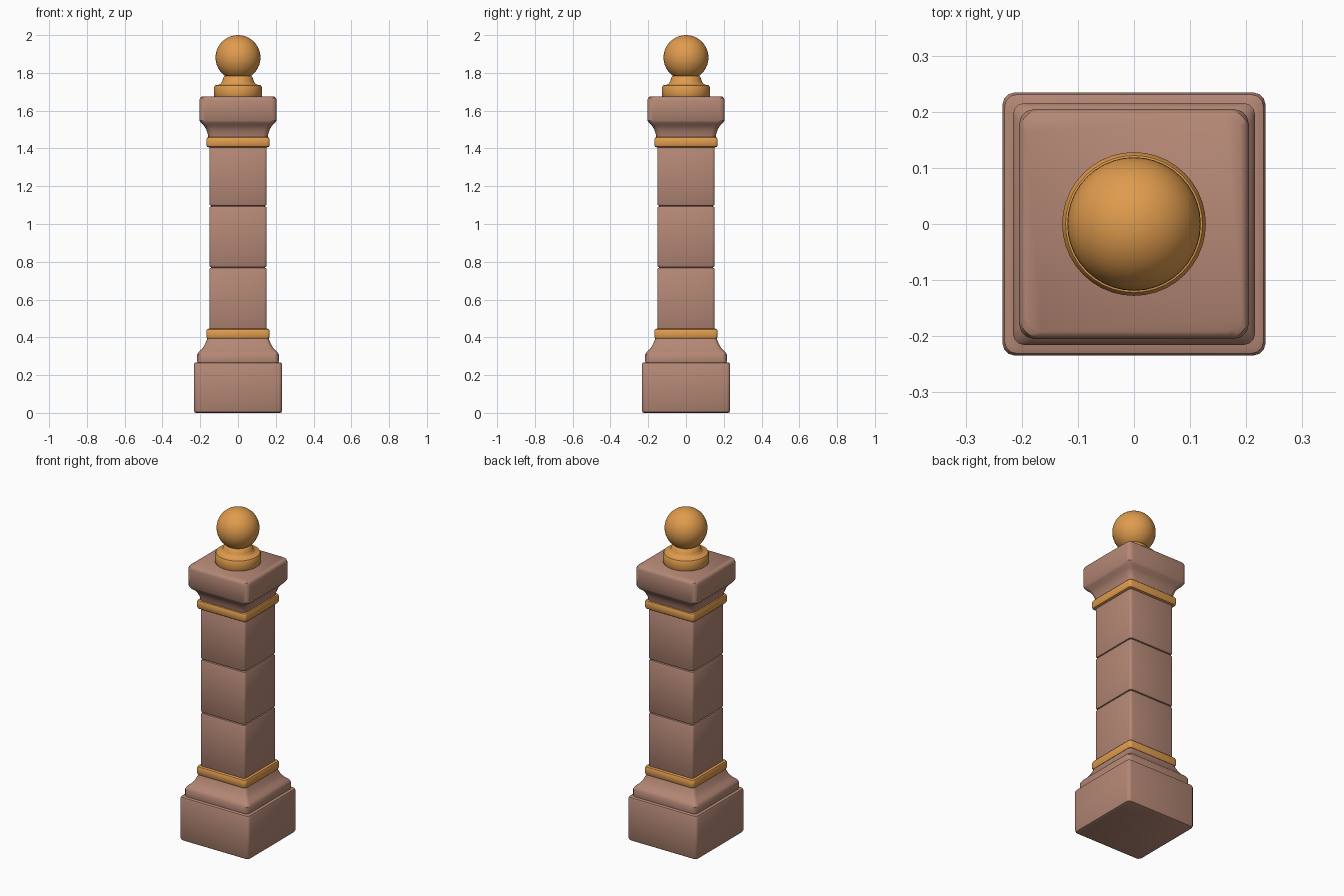
import bpy, bmesh, math

cube = bpy.data.objects.get("Cube")
if cube:
    bpy.data.objects.remove(cube, do_unlink=True)


def make_material(name, colour):
    mat = bpy.data.materials.new(name)
    mat.use_nodes = True
    mat.diffuse_color = colour
    mat.node_tree.nodes["Principled BSDF"].inputs["Base Color"].default_value = colour
    return mat


stone = make_material("rose stone", (0.46, 0.245, 0.18, 1))
gold = make_material("warm gold", (0.74, 0.33, 0.075, 1))


def square_ring(half, corner, steps=3):
    """Outline of a square with rounded corners."""
    points = []
    for quarter in range(4):
        mid = math.radians(45 + 90 * quarter)
        cx = math.copysign(half - corner, math.cos(mid))
        cy = math.copysign(half - corner, math.sin(mid))
        for i in range(steps + 1):
            a = math.radians(90 * quarter + 90 * i / steps)
            points.append((cx + corner * math.cos(a), cy + corner * math.sin(a)))
    return points


def round_ring(radius, sides=40):
    return [(radius * math.cos(math.tau * i / sides),
             radius * math.sin(math.tau * i / sides)) for i in range(sides)]


def loft(name, profile, ring, mat):
    """Skin a (size, height) profile with the given outline, capped at both ends."""
    bm = bmesh.new()
    rows = [[bm.verts.new((x, y, z)) for x, y in ring(size)] for size, z in profile]
    n = len(rows[0])
    for low, high in zip(rows, rows[1:]):
        for i in range(n):
            j = (i + 1) % n
            bm.faces.new((low[i], low[j], high[j], high[i]))
    bm.faces.new(rows[0][::-1])
    bm.faces.new(rows[-1])
    mesh = bpy.data.meshes.new(name)
    bm.to_mesh(mesh)
    bm.free()
    mesh.materials.append(mat)
    obj = bpy.data.objects.new(name, mesh)
    bpy.context.collection.objects.link(obj)
    finish(obj)
    return obj


def finish(obj):
    bpy.ops.object.select_all(action="DESELECT")
    obj.select_set(True)
    bpy.context.view_layer.objects.active = obj
    bpy.ops.object.shade_smooth_by_angle(angle=math.radians(35))


def block(name, half, z0, z1, edge, corner, mat):
    """Square block with softened top and bottom edges."""
    profile = [(half - edge, z0), (half - edge * 0.3, z0 + edge * 0.3), (half, z0 + edge),
               (half, z1 - edge), (half - edge * 0.3, z1 - edge * 0.3), (half - edge, z1)]
    return loft(name, profile, lambda s: square_ring(s, corner), mat)


# Plinth and its sloping moulding
block("plinth", 0.234, 0, 0.268, 0.012, 0.02, stone)
loft("base_moulding",
     [(0.214, 0.26), (0.216, 0.275), (0.216, 0.31), (0.208, 0.323), (0.192, 0.337),
      (0.178, 0.357), (0.168, 0.38), (0.162, 0.395)],
     lambda s: square_ring(s, 0.022), stone)

# Shaft of three stacked blocks
joints = [0.43, 0.77, 1.095, 1.42]
for i, (z0, z1) in enumerate(zip(joints, joints[1:])):
    block(f"shaft_block_{i + 1}", 0.152, z0, z1, 0.012, 0.014, stone)

# Gold bands around the shaft
for name, z in (("lower_band", 0.39), ("upper_band", 1.405)):
    block(name, 0.168, z, z + 0.056, 0.014, 0.016, gold)

# Flared capital
loft("capital",
     [(0.156, 1.45), (0.16, 1.475), (0.168, 1.5), (0.18, 1.52), (0.196, 1.535),
      (0.204, 1.548), (0.205, 1.655), (0.201, 1.667), (0.192, 1.674)],
     lambda s: square_ring(s, 0.028), stone)

# Finial foot and ball
loft("finial_foot",
     [(0.122, 1.668), (0.128, 1.68), (0.128, 1.722), (0.122, 1.734), (0.1, 1.738),
      (0.09, 1.745), (0.082, 1.76), (0.076, 1.778), (0.06, 1.79)],
     round_ring, gold)
bpy.ops.mesh.primitive_uv_sphere_add(segments=40, ring_count=24, radius=0.119,
                                     location=(0, 0, 1.881))
ball = bpy.context.object
ball.name = "finial_ball"
ball.data.materials.append(gold)
finish(ball)
